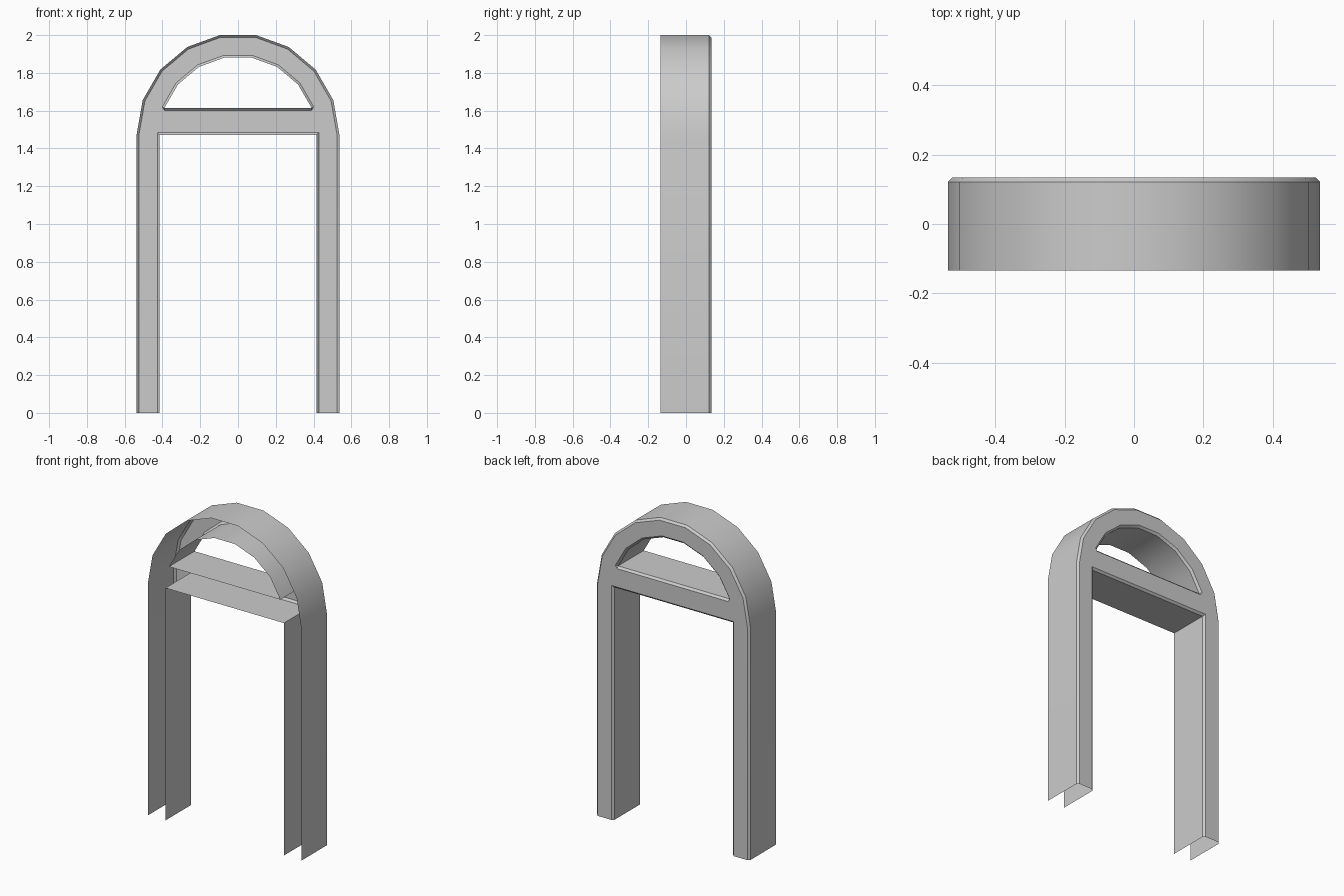
import bpy, bmesh
from math import cos, sin, radians
from mathutils import Vector

if "Cube" in bpy.data.objects:
    bpy.data.objects.remove(bpy.data.objects["Cube"])

HALF_DEPTH, BEVEL, SPRING = 0.134, 0.0125, 1.472
OUT_R, IN_R, SILL = 0.537, 0.415, 1.614


def arc(r, degrees):
    return [Vector((r * cos(radians(a)), SPRING + r * sin(radians(a)))) for a in degrees]


def offsets(pts, closed):
    """Offset each point to the left of the path; very sharp corners are clipped to two points."""
    n, result = len(pts), []
    for i, p in enumerate(pts):
        normals = []
        for a, b in ((i - 1, i), (i, i + 1)):
            if closed or (a >= 0 and b < n):
                d = (pts[b % n] - pts[a % n]).normalized()
                normals.append(Vector((-d.y, d.x)))
        n1, n2 = normals[0], normals[-1]
        if n1.dot(n2) < -0.2:
            result.append([p + n1 * BEVEL, p + n2 * BEVEL])
        else:
            result.append([p + (n1 + n2) * BEVEL / (1 + n1.dot(n2))])
    return result


bm = bmesh.new()


def wall(pts, closed=False):
    """Side wall plus rear chamfer along a path; returns the rear rim vertices."""
    front = [bm.verts.new((p.x, -HALF_DEPTH, p.y)) for p in pts]
    mid = [bm.verts.new((p.x, HALF_DEPTH - BEVEL, p.y)) for p in pts]
    rim = [[bm.verts.new((p.x, HALF_DEPTH, p.y)) for p in ps] for ps in offsets(pts, closed)]
    n = len(pts)
    for i in range(n if closed else n - 1):
        j = (i + 1) % n
        bm.faces.new((front[i], front[j], mid[j], mid[i]))
        bm.faces.new((mid[i], mid[j], rim[j][0], rim[i][-1]))
    for m, r in zip(mid, rim):
        if len(r) == 2:
            bm.faces.new((m, r[1], r[0]))
    return [v for r in rim for v in r]


# Outer arch and legs, doorway, and half-round window opening
outer = wall([Vector((OUT_R, 0))] + arc(OUT_R, range(0, 181, 20)) + [Vector((-OUT_R, 0))])
door = wall([Vector(p) for p in ((-IN_R, 0), (-IN_R, SPRING), (IN_R, SPRING), (IN_R, 0))])
window = wall(arc(IN_R, range(160, 19, -20)), closed=True)

# Rear face with the window left open; front and leg bottoms stay open
edges = []
for ring in (outer + door, window):
    for a, b in zip(ring, ring[1:] + ring[:1]):
        edges.append(bm.edges.get((a, b)) or bm.edges.new((a, b)))
bmesh.ops.triangle_fill(bm, edges=edges, use_beauty=True, use_dissolve=False, normal=(0, 1, 0))
bmesh.ops.recalc_face_normals(bm, faces=bm.faces[:])
bm.normal_update()
if sum(f.normal.y * f.calc_area() for f in bm.faces) < 0:
    bmesh.ops.reverse_faces(bm, faces=bm.faces[:])

mesh = bpy.data.meshes.new("arched_door_frame")
bm.to_mesh(mesh)
bm.free()
frame = bpy.data.objects.new("arched_door_frame", mesh)
bpy.context.collection.objects.link(frame)
bpy.context.view_layer.objects.active = frame
frame.select_set(True)
bpy.ops.object.shade_smooth_by_angle(angle=radians(30))
